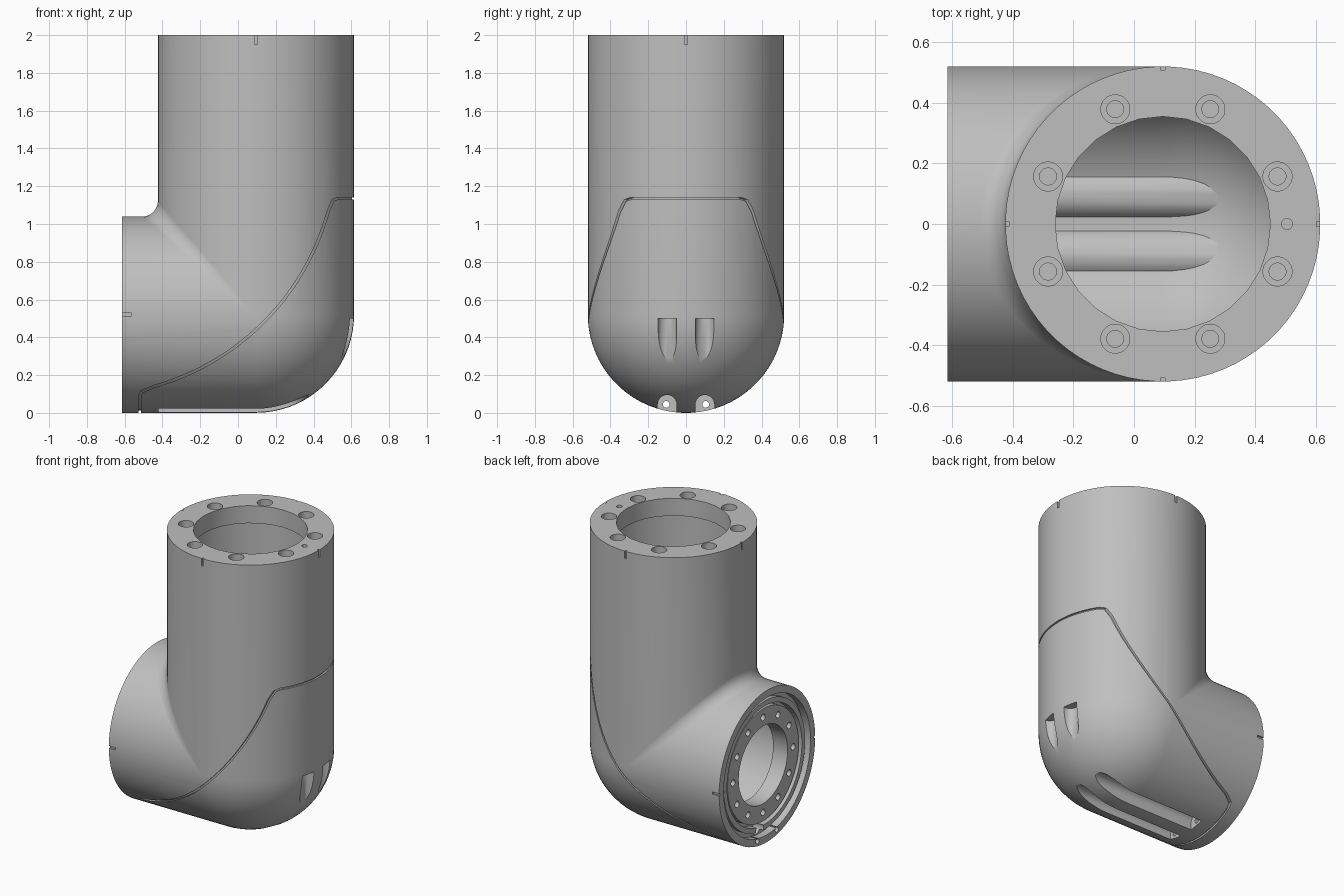
import bpy, bmesh
from math import cos, sin, pi, radians
from mathutils import Matrix, Vector

old = bpy.data.objects.get("Cube")
if old:
    bpy.data.objects.remove(old, do_unlink=True)

CX, CZ, R = 0.095, 0.52, 0.52      # bend centre and tube radius
TOP, END = 2.0, -0.615             # open ends of the two tubes
T, ROT = Matrix.Translation, Matrix.Rotation
M_TOP = T((CX, 0, TOP)) @ ROT(pi, 4, 'X')        # local z runs into the top
M_END = T((END, 0, CZ)) @ ROT(pi / 2, 4, 'Y')    # local z runs into the side end
ALONG_X = Matrix(((0, 0, 1, 0), (1, 0, 0, 0), (0, 1, 0, 0), (0, 0, 0, 1)))

grey = bpy.data.materials.new("light_grey_metal")
grey.use_nodes = True
grey.diffuse_color = (0.52, 0.52, 0.52, 1)
grey.node_tree.nodes["Principled BSDF"].inputs["Base Color"].default_value = grey.diffuse_color


def make(name, bm):
    bmesh.ops.recalc_face_normals(bm, faces=bm.faces)
    mesh = bpy.data.meshes.new(name)
    bm.to_mesh(mesh)
    bm.free()
    ob = bpy.data.objects.new(name, mesh)
    bpy.context.collection.objects.link(ob)
    return ob


def elbow(name, r, top, end, sides=72, steps=18):
    """Two tubes at right angles: ball outside the bend, small fillet inside."""
    bm = bmesh.new()
    rows = []
    for i in range(sides):
        phi = 2 * pi * (i + 0.5) / sides
        d, y = r * cos(phi), r * sin(phi)
        f = d if d > 0 else -0.16 * d
        path = [(CX + d, top)]
        for s in range(steps + 1):
            a = pi / 2 * s / steps
            path.append((CX + d - f + f * cos(a), CZ - d + f - f * sin(a)))
        path.append((end, CZ - d))
        rows.append([bm.verts.new((x, y, z)) for x, z in path])
    for a, b in zip(rows, rows[1:] + rows[:1]):
        for j in range(len(a) - 1):
            bm.faces.new((a[j], b[j], b[j + 1], a[j + 1]))
    bm.faces.new([row[0] for row in rows])
    bm.faces.new([row[-1] for row in rows])
    return make(name, bm)


def lathe(bm, profile, matrix, sides=24):
    """Revolve (radius, depth) points about local z."""
    part = bmesh.new()
    vs = [part.verts.new((r, 0, h)) for r, h in profile]
    es = [part.edges.new(p) for p in zip(vs, vs[1:])]
    bmesh.ops.spin(part, geom=vs + es, cent=(0, 0, 0), axis=(0, 0, 1),
                   angle=2 * pi, steps=sides)
    bmesh.ops.remove_doubles(part, verts=part.verts, dist=1e-5)
    merge(bm, part, matrix)


def prism(bm, outline, z0, z1, matrix):
    """Extrude a flat outline along local z."""
    part = bmesh.new()
    face = part.faces.new([part.verts.new((u, v, z0)) for u, v in outline])
    geom = bmesh.ops.extrude_face_region(part, geom=[face])["geom"]
    moved = [g for g in geom if isinstance(g, bmesh.types.BMVert)]
    bmesh.ops.translate(part, verts=moved, vec=(0, 0, z1 - z0))
    merge(bm, part, matrix)


def merge(bm, part, matrix):
    part.transform(matrix)
    bmesh.ops.recalc_face_normals(part, faces=part.faces)
    tmp = bpy.data.meshes.new("tmp")
    part.to_mesh(tmp)
    part.free()
    bm.from_mesh(tmp)
    bpy.data.meshes.remove(tmp)


def hole(bm, r, depth, matrix, sides=24):
    lathe(bm, [(0, -0.01), (r, -0.01), (r, depth), (0, depth)], matrix, sides)


def cut(ob, cutter):
    cutter.hide_render = True
    mod = ob.modifiers.new("cut", 'BOOLEAN')
    mod.operation, mod.solver, mod.object = 'DIFFERENCE', 'EXACT', cutter
    dg = bpy.context.evaluated_depsgraph_get()
    mesh = bpy.data.meshes.new_from_object(ob.evaluated_get(dg))
    ob.modifiers.clear()
    ob.data = mesh
    bpy.data.objects.remove(cutter, do_unlink=True)


body = elbow("elbow_housing", R, TOP, END)

# Hollow inside, with two ridges left standing above the floor slots
cavity = elbow("cavity", 0.44, TOP - 0.12, END + 0.14)
bm = bmesh.new()
for y in (-0.1, 0.1):
    hole(bm, 0.085, 0.95, T((-0.5, y, 0.045)) @ ROT(pi / 2, 4, 'Y'), 32)
cut(cavity, make("ridges", bm))
cut(body, cavity)

# Top bore and stepped mouth of the side flange
bm = bmesh.new()
hole(bm, 0.355, 0.2, M_TOP, 28)
lathe(bm, [(0, -0.01), (0.47, -0.01), (0.47, 0.05), (0.44, 0.05), (0.44, 0.02),
           (0.405, 0.02), (0.405, 0.07), (0.385, 0.07), (0.385, 0.03),
           (0.265, 0.03), (0.265, 0.2), (0, 0.2)], M_END, 64)
cut(body, make("bores", bm))

# Counterbored bolt holes, locating pin hole and edge notches on the top
bm = bmesh.new()
notch = [(R - 0.012, -0.008), (R + 0.1, -0.008), (R + 0.1, 0.008), (R - 0.012, 0.008)]
for i in range(8):
    spot = M_TOP @ ROT(pi / 8 + i * pi / 4, 4, 'Z') @ T((0.41, 0, 0))
    lathe(bm, [(0, -0.01), (0.048, -0.01), (0.048, 0.05), (0.028, 0.05),
               (0.028, 0.1), (0, 0.1)], spot)
hole(bm, 0.018, 0.04, M_TOP @ T((0.41, 0, 0)), 16)
for i in range(4):
    prism(bm, notch, -0.02, 0.05, M_TOP @ ROT(i * pi / 2, 4, 'Z'))

# Bolt ring, cable pocket and notches on the side flange
for i in range(12):
    hole(bm, 0.022, 0.1, M_END @ ROT(i * pi / 6, 4, 'Z') @ T((0.325, 0, 0)), 16)
hole(bm, 0.042, 0.1, M_END @ T((0.42, 0.05, 0)))
for side in (-1, 1):
    prism(bm, notch, -0.02, 0.05, M_END @ ROT(side * pi / 2, 4, 'Z'))
cut(body, make("holes", bm))

# Round-bottomed screw slots under the bend and on its back
arch = [(0.05 * cos(i * pi / 12), 0.045 + 0.05 * sin(i * pi / 12)) for i in range(13)]
arch += [(-0.05, -0.1), (0.05, -0.1)]
bm = bmesh.new()
for y in (-0.1, 0.1):
    prism(bm, arch, -0.42, 0.5, T((0, y, 0)) @ ALONG_X)
    prism(bm, arch, 0.2, 0.5, T((0.645, y, 0)) @ ROT(pi / 2, 4, 'Z'))
cut(body, make("slots", bm))

# Screw holes from the side flange into the lower slots
bm = bmesh.new()
for y in (-0.105, 0.105):
    hole(bm, 0.018, 0.22, T((END, y, 0.045)) @ ROT(pi / 2, 4, 'Y'), 16)
cut(body, make("screw_holes", bm))

# Shallow seam around the cover panel
arc = [radians(-15.5 - 59 * i / 24) for i in range(25)]
line = [(0.75, 1.135), (0.525, 1.135), (0.503, 1.125)]
line += [(-0.805 + 1.33 * cos(a), 1.42 + 1.33 * sin(a)) for a in arc]
line += [(-0.51, 0.112), (-0.52, 0.09), (-0.52, -0.1)]
pts = [Vector(p) for p in line]
left, right = [], []
for i, p in enumerate(pts):
    t = (pts[min(i + 1, len(pts) - 1)] - pts[max(i - 1, 0)]).normalized()
    n = Vector((-t.y, t.x)) * 0.006
    left.append(p + n)
    right.append(p - n)
bm = bmesh.new()
prism(bm, left + right[::-1], -0.7, 0.7, ROT(pi / 2, 4, 'X'))
seam = make("seam", bm)
cut(seam, elbow("seam_core", R - 0.012, TOP + 0.2, END - 0.2))
cut(body, seam)

# Colour and shading
body.data.materials.clear()
body.data.materials.append(grey)
for poly in body.data.polygons:
    poly.material_index = 0
bpy.ops.object.select_all(action='DESELECT')
body.select_set(True)
bpy.context.view_layer.objects.active = body
bpy.ops.object.shade_smooth_by_angle(angle=radians(30))
